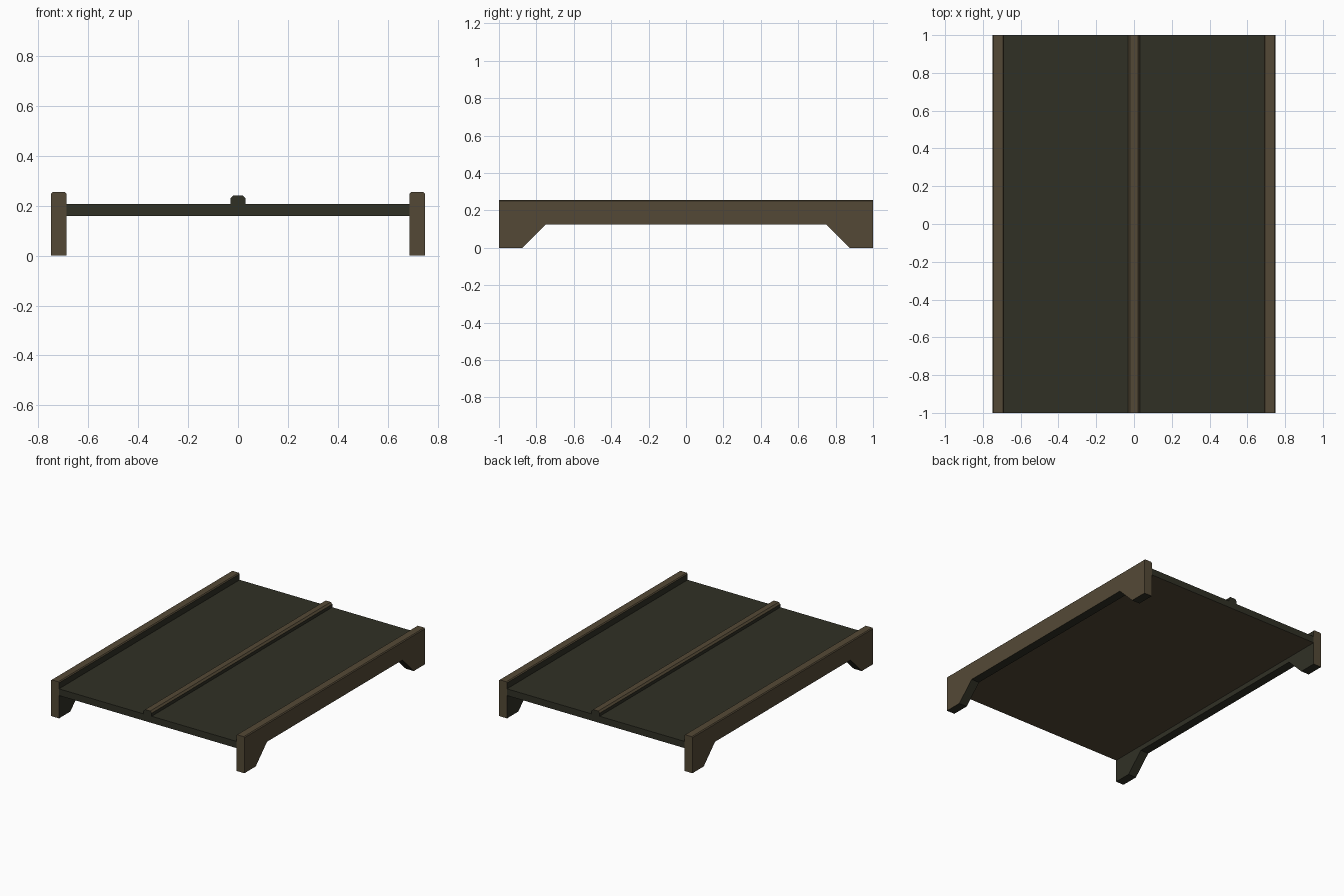
import bpy, bmesh
from mathutils import Vector

if "Cube" in bpy.data.objects:
    bpy.data.objects.remove(bpy.data.objects["Cube"])


def material(name, rgb):
    m = bpy.data.materials.new(name)
    lin = [(c / 255 / 12.92) if c / 255 <= 0.04045 else ((c / 255 + 0.055) / 1.055) ** 2.4 for c in rgb]
    m.diffuse_color = (*lin, 1)
    m.use_nodes = True
    m.node_tree.nodes["Principled BSDF"].inputs["Base Color"].default_value = m.diffuse_color
    return m


BROWN = material("weathered_brown", (84, 73, 54))
DARK = material("dark_olive", (48, 48, 37))


def prism(name, points, direction, is_dark, bevel_test=None, bevel=0.006):
    """Extrude a closed profile, soften chosen edges, colour faces by normal."""
    bm = bmesh.new()
    face = bm.faces.new([bm.verts.new(p) for p in points])
    new = bmesh.ops.extrude_face_region(bm, geom=[face])["geom"]
    bmesh.ops.translate(bm, vec=Vector(direction),
                        verts=[v for v in new if isinstance(v, bmesh.types.BMVert)])
    if bevel_test:
        edges = [e for e in bm.edges if all(bevel_test(v.co) for v in e.verts)
                 and abs(e.verts[0].co.y - e.verts[1].co.y) > 1]
        bmesh.ops.bevel(bm, geom=edges, offset=bevel, segments=1, affect='EDGES')
    bmesh.ops.recalc_face_normals(bm, faces=bm.faces[:])
    for f in bm.faces:
        f.material_index = int(is_dark(f.normal, f.calc_center_median()))
    mesh = bpy.data.meshes.new(name)
    bm.to_mesh(mesh)
    bm.free()
    mesh.materials.append(BROWN)
    mesh.materials.append(DARK)
    ob = bpy.data.objects.new(name, mesh)
    bpy.context.collection.objects.link(ob)
    return ob


# Side rails with a foot at each end; inner and arch faces are dark
TOP, ARCH = 0.255, 0.125
half = [(-1, TOP), (-1, 0), (-0.875, 0), (-0.75, ARCH)]
outline = half + [(-y, z) for y, z in reversed(half)]
for side, label in ((-1, "left"), (1, "right")):
    prism(f"{label}_side_rail",
          [(side * 0.6875, y, z) for y, z in outline], (side * 0.0625, 0, 0),
          lambda n, c, s=side: n.x * s < -0.9 or n.z < -0.5,
          lambda co: co.z > TOP - 0.001)

# Flat deck panel: dark above and on the ends, brown beneath
prism("deck_panel",
      [(-0.6875, -1, 0.16), (0.6875, -1, 0.16), (0.6875, -1, 0.207), (-0.6875, -1, 0.207)],
      (0, 2, 0), lambda n, c: n.z > -0.5)

# Raised centre strip with chamfered top: brown top, dark sides and ends
section = [(-0.031, 0.205), (0.031, 0.205), (0.031, 0.229), (0.02, 0.241),
           (-0.02, 0.241), (-0.031, 0.229)]
prism("centre_strip", [(x, -1, z) for x, z in section], (0, 2, 0),
      lambda n, c: n.z < 0.5)
